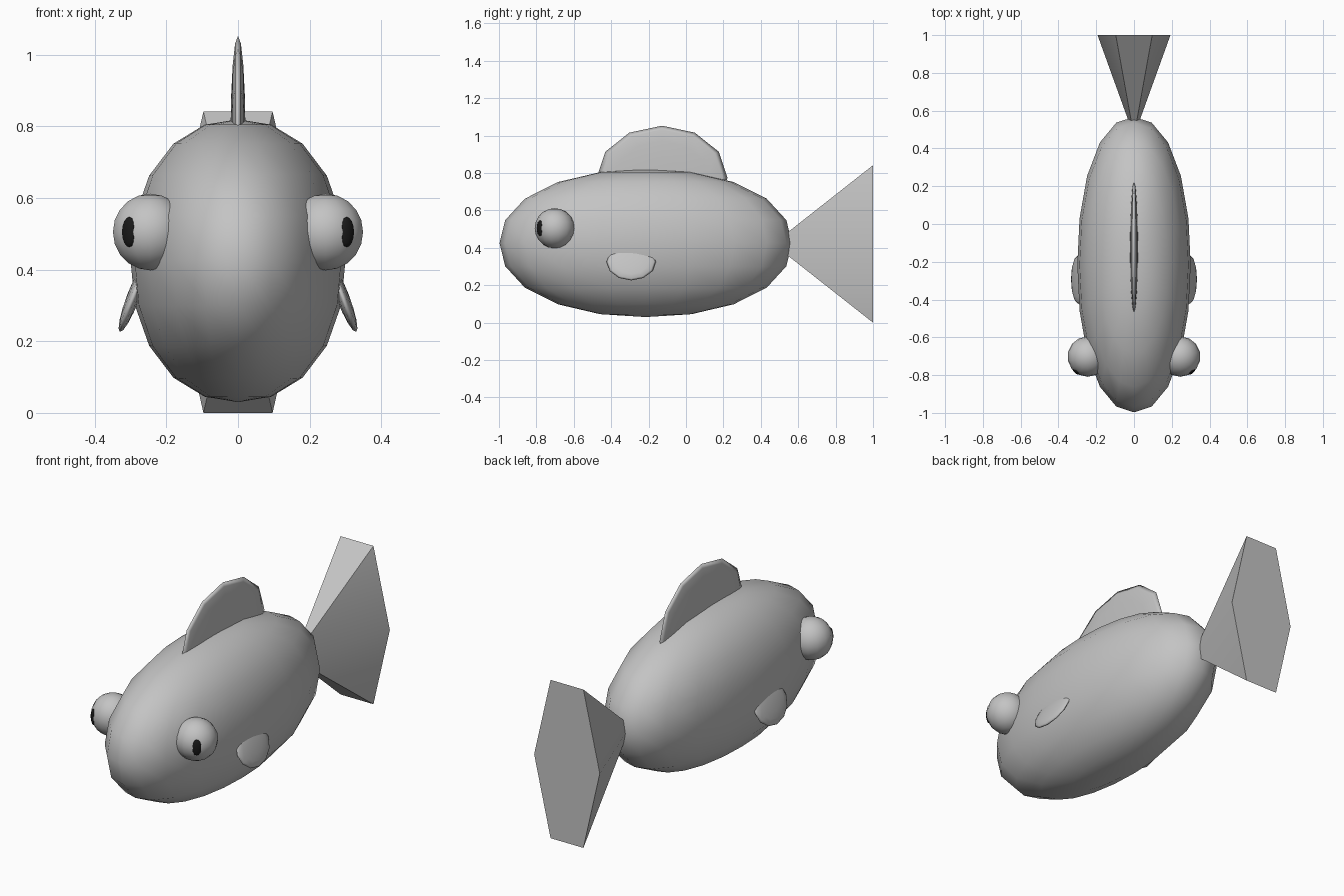
import bpy
import bmesh
import math
from mathutils import Matrix, Vector

cube = bpy.data.objects.get("Cube")
if cube:
    bpy.data.objects.remove(cube, do_unlink=True)


def make_material(name, value):
    mat = bpy.data.materials.new(name)
    mat.use_nodes = True
    colour = (value, value, value, 1)
    mat.diffuse_color = colour
    mat.node_tree.nodes["Principled BSDF"].inputs["Base Color"].default_value = colour
    return mat


grey = make_material("soft_grey", 0.55)
black = make_material("pupil_black", 0.01)


def finish(name, bm, mat, matrix, sharp=180):
    """Turn a bmesh into a smooth shaded object."""
    bm.transform(matrix)
    bmesh.ops.recalc_face_normals(bm, faces=bm.faces)
    mesh = bpy.data.meshes.new(name)
    bm.to_mesh(mesh)
    bm.free()
    mesh.materials.append(mat)
    obj = bpy.data.objects.new(name, mesh)
    bpy.context.collection.objects.link(obj)
    bpy.ops.object.select_all(action="DESELECT")
    obj.select_set(True)
    bpy.context.view_layer.objects.active = obj
    bpy.ops.object.shade_smooth_by_angle(angle=math.radians(sharp))


def ellipsoid(name, mat, centre, radii, segments, rings, turn=Matrix(), pole=Matrix(), power=2):
    """Sphere, optionally slightly squared, stretched, turned and placed."""
    bm = bmesh.new()
    bmesh.ops.create_uvsphere(bm, u_segments=segments, v_segments=rings, radius=1, matrix=pole)
    for v in bm.verts:
        v.co /= sum(abs(c) ** power for c in v.co) ** (1 / power)
    finish(name, bm, mat, Matrix.Translation(centre) @ turn @ Matrix.Diagonal((*radii, 1)))


# Poles pointing sideways, for the thin fins
sideways = Matrix.Rotation(math.pi / 2, 4, "Y")

# Body
ellipsoid("body", grey, (0, -0.215, 0.425), (0.3, 0.782, 0.395), 20, 10, power=2.15)

# Dorsal fin
ellipsoid("dorsal_fin", grey, (0, -0.128, 0.775), (0.021, 0.35, 0.278), 12, 8, pole=sideways)

# Tail: six-sided cone widening backwards
bm = bmesh.new()
bmesh.ops.create_cone(bm, cap_ends=True, segments=6, radius1=1, radius2=0, depth=1,
                      matrix=Matrix.Translation((0, 0, 0.5)))
lay_back = Matrix.Rotation(math.pi / 2, 4, "X")
for v in bm.verts:
    v.co = Matrix.Rotation(math.pi / 6, 4, "Z") @ v.co
    if v.co.z < 0.5 and abs(v.co.x) < 0.01:
        break
else:
    v = None
# Corners of the open end lie on the left and right
if v is not None:
    bm.free()
    bm = bmesh.new()
    rim = [bm.verts.new((math.cos(i * math.pi / 3), math.sin(i * math.pi / 3), 0)) for i in range(6)]
    tip = bm.verts.new((0, 0, 1))
    bm.faces.new(rim)
    for i in range(6):
        bm.faces.new((rim[i], rim[(i + 1) % 6], tip))
finish("tail", bm, grey, Matrix.Translation((0, 1, 0.421)) @ lay_back
       @ Matrix.Diagonal((0.193, 0.486, 0.535, 1)), sharp=60)

# Eyes, pupils and side fins on both sides
for side, label in ((1, "left"), (-1, "right")):
    eye = Vector((side * 0.245, -0.702, 0.505))
    ellipsoid(label + "_eye", grey, eye, (0.107,) * 3, 14, 10)
    look = Vector((side * 0.6, -0.8, 0))
    ellipsoid(label + "_pupil", black, eye + look * 0.098, (0.024, 0.012, 0.042), 12, 8,
              turn=Matrix.Rotation(math.atan2(look.x, -look.y), 4, "Z"))
    ellipsoid(label + "_side_fin", grey, (side * 0.292, -0.293, 0.325), (0.018, 0.132, 0.106), 12, 8,
              turn=Matrix.Rotation(math.radians(-21 * side), 4, "Y"), pole=sideways)
